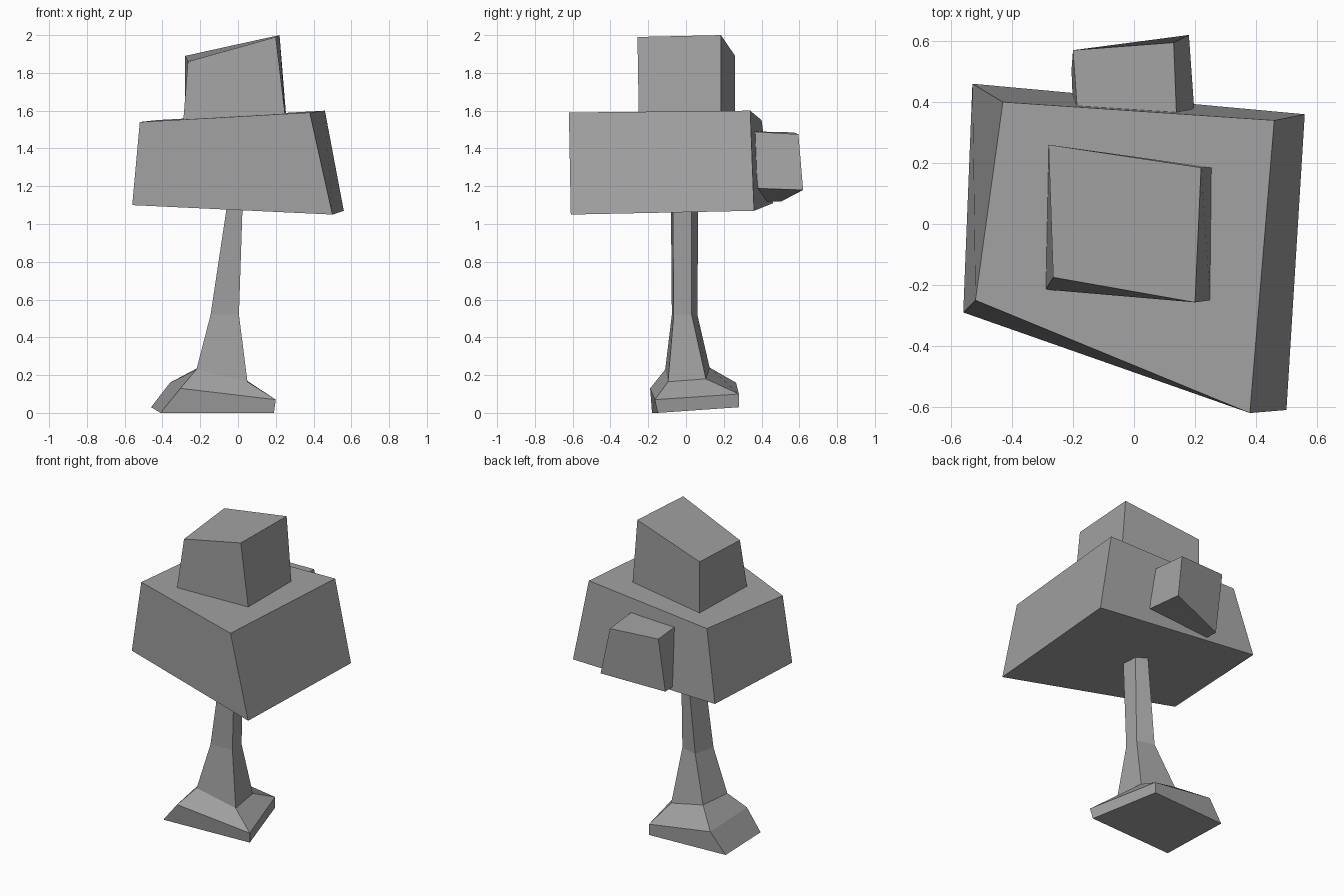
import bpy
import bmesh

# Remove the default cube only
default_cube = bpy.data.objects.get("Cube")
if default_cube:
    bpy.data.objects.remove(default_cube, do_unlink=True)


def make_material(name, colour):
    material = bpy.data.materials.new(name)
    material.use_nodes = True
    material.diffuse_color = colour
    for node in material.node_tree.nodes:
        if node.type == "BSDF_PRINCIPLED":
            node.inputs["Base Color"].default_value = colour
    return material


grey = make_material("plain grey", (0.36, 0.36, 0.36, 1.0))


def loft(name, *rings):
    """Skin four-cornered rings from bottom to top and cap both ends.
    Corners run front left, front right, back right, back left in the x-y plane."""
    bm = bmesh.new()
    loops = [[bm.verts.new(corner) for corner in ring] for ring in rings]
    for lower, upper in zip(loops, loops[1:]):
        for i in range(len(lower)):
            j = (i + 1) % len(lower)
            bm.faces.new((lower[i], lower[j], upper[j], upper[i]))
    bm.faces.new(reversed(loops[0]))
    bm.faces.new(loops[-1])
    bmesh.ops.recalc_face_normals(bm, faces=bm.faces[:])
    mesh = bpy.data.meshes.new(name)
    bm.to_mesh(mesh)
    bm.free()
    mesh.materials.append(grey)
    part = bpy.data.objects.new(name, mesh)
    bpy.context.collection.objects.link(part)
    return part


# Trunk: crooked foot, sloped shoulder and a tapering leaning stem
loft(
    "trunk",
    [(-.41, -.18, 0), (.19, -.15, 0), (.07, .28, .03), (-.46, .25, .03)],
    [(-.305, -.19, .13), (.2, -.165, .07), (.07, .28, .1), (-.36, .265, .16)],
    [(-.22, -.11, .23), (.05, -.095, .165), (.033, .105, .18), (-.21, .125, .24)],
    [(-.145, -.075, .52), (.005, -.065, .52), (.005, .03, .52), (-.108, .06, .52)],
    [(-.055, -.08, 1.12), (.025, -.07, 1.12), (.015, .03, 1.12), (-.05, .065, 1.12)],
)

# Main crown block
loft(
    "main_crown",
    [(-.56, -.29, 1.1), (.5, -.61, 1.05), (.56, .36, 1.07), (-.53, .46, 1.11)],
    [(-.52, -.25, 1.54), (.38, -.62, 1.59), (.46, .34, 1.6), (-.43, .4, 1.55)],
)

# Upper crown block resting on the main one
loft(
    "upper_crown",
    [(-.29, -.215, 1.54), (.25, -.25, 1.57), (.255, .185, 1.57), (-.28, .26, 1.55)],
    [(-.265, -.175, 1.86), (.2, -.257, 1.99), (.22, .185, 2), (-.28, .26, 1.89)],
)

# Small crown block growing out of the back
loft(
    "back_crown",
    [(-.2, .38, 1.12), (.2, .34, 1.19), (.18, .62, 1.18), (-.205, .505, 1.12)],
    [(-.185, .36, 1.49), (.14, .34, 1.49), (.13, .595, 1.475), (-.2, .57, 1.485)],
)
